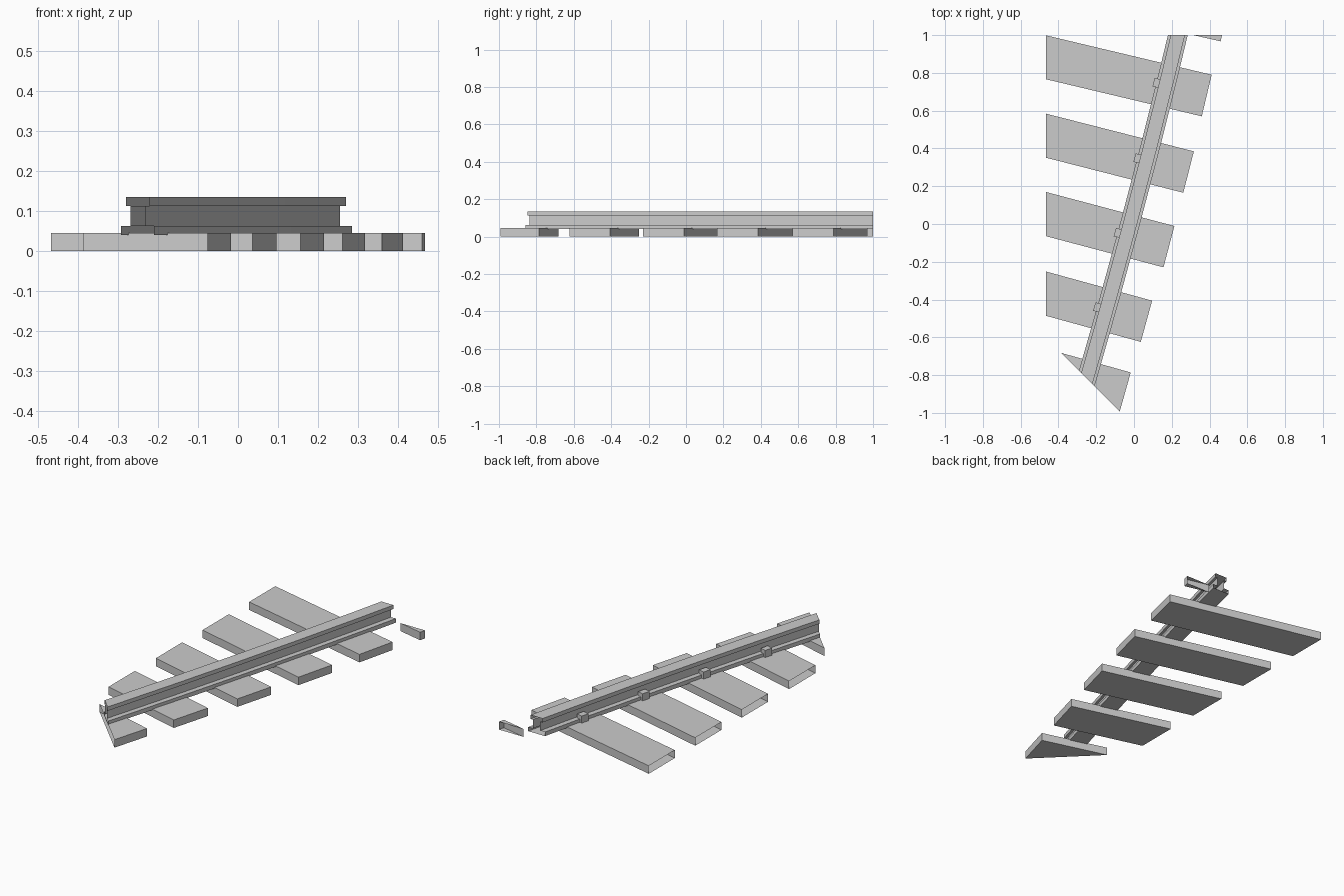
import bpy, bmesh
from mathutils import Vector

if "Cube" in bpy.data.objects:
    bpy.data.objects.remove(bpy.data.objects["Cube"])

# Planes that trim the track piece: (point, outward normal)
CUTS = [((-0.467, 0, 0), (-1, 0, 0)), ((0, 1, 0), (0, 1, 0)), ((0, -1.068, 0), (-1, -1, 0))]


def rail_x(y):
    return -0.0215 + 0.268 * y - 0.014 * y * y


def frame(y):
    """Rail centre, direction along it and direction to its right at y."""
    d = Vector((0.268 - 0.028 * y, 1, 0)).normalized()
    return Vector((rail_x(y), y, 0)), d, Vector((d.y, -d.x, 0))


def finish(name, bm, trim=True):
    if trim:
        for co, no in CUTS:
            bmesh.ops.bisect_plane(bm, geom=bm.verts[:] + bm.edges[:] + bm.faces[:],
                                   plane_co=co, plane_no=no, clear_outer=True)
    bmesh.ops.recalc_face_normals(bm, faces=bm.faces[:])
    mesh = bpy.data.meshes.new(name)
    bm.to_mesh(mesh)
    bm.free()
    bpy.context.collection.objects.link(bpy.data.objects.new(name, mesh))


def prism(name, base, z0, z1, trim=True):
    bm = bmesh.new()
    lo = [bm.verts.new((p.x, p.y, z0)) for p in base]
    hi = [bm.verts.new((p.x, p.y, z1)) for p in base]
    bm.faces.new(lo[::-1])
    bm.faces.new(hi)
    for i in range(4):
        j = (i + 1) % 4
        bm.faces.new((lo[i], lo[j], hi[j], hi[i]))
    finish(name, bm, trim)


# Sleepers: middle of the right-hand end, and slope across the track
sleepers = [(0.484, 1.077, 0.23), (0.385, 0.68, 0.238), (0.289, 0.275, 0.255),
            (0.185, -0.12, 0.265), (0.066, -0.515, 0.275), (-0.048, -0.895, 0.282)]
for i, (x, y, s) in enumerate(sleepers):
    end = Vector((x, y, 0))
    left = Vector((-1, s, 0)).normalized()
    side = Vector((s, 1, 0)).normalized() * 0.113
    far = end + left * 1.4
    prism(f"sleeper_{i + 1}", [end - side, end + side, far + side, far - side], 0, 0.045)

# Rail: I-shaped profile swept along the gentle curve
half = [(0.051, 0.04), (0.051, 0.063), (0.022, 0.063), (0.022, 0.113),
        (0.0365, 0.113), (0.0365, 0.135)]
profile = half + [(-u, z) for u, z in reversed(half)]
bm = bmesh.new()
rings = []
for k in range(7):
    c, d, r = frame(-1.2 + 0.4 * k)
    rings.append([bm.verts.new(c + r * u + Vector((0, 0, z))) for u, z in profile])
n = len(profile)
for a, b in zip(rings, rings[1:]):
    for i in range(n):
        j = (i + 1) % n
        bm.faces.new((a[i], a[j], b[j], b[i]))
finish("rail", bm)

# Clips holding the left side of the rail foot
for i, y in enumerate((0.735, 0.335, -0.06, -0.455)):
    c, d, r = frame(y)
    d = d * 0.023
    prism(f"rail_clip_{i + 1}", [c - r * 0.066 - d, c - r * 0.03 - d,
                                 c - r * 0.03 + d, c - r * 0.066 + d], 0.045, 0.085, False)
